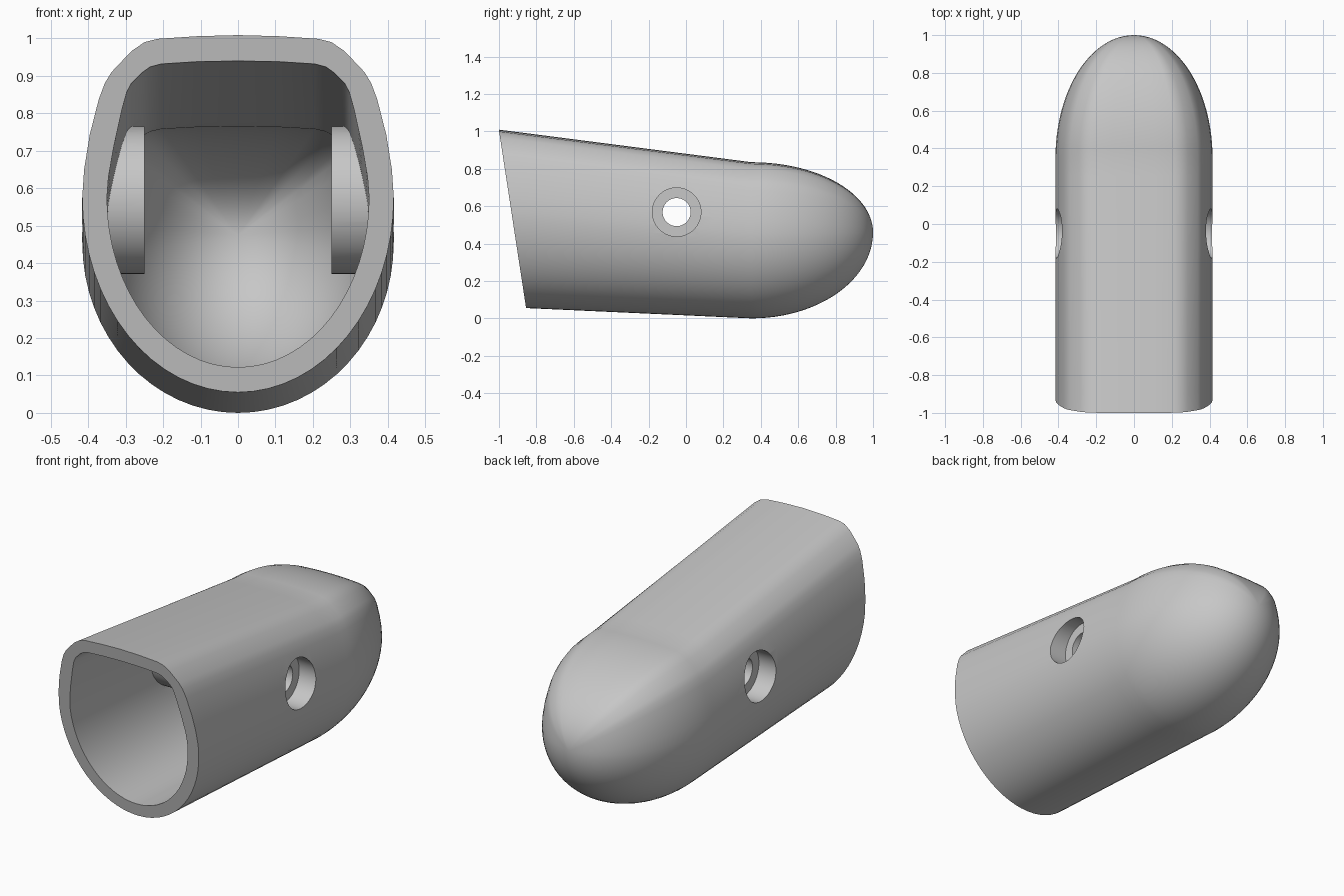
import bpy, bmesh, math
from mathutils import Matrix

if "Cube" in bpy.data.objects:
    bpy.data.objects.remove(bpy.data.objects["Cube"], do_unlink=True)

grey = bpy.data.materials.new("plain grey")
grey.use_nodes = True
colour = (0.57, 0.57, 0.57, 1)
grey.diffuse_color = colour
grey.node_tree.nodes["Principled BSDF"].inputs["Base Color"].default_value = colour

DOME_Y = 0.35      # where the straight body turns into the rounded end
BORE = (-0.05, 0.568)   # y and z of the side holes


def section(upper, half_width, low, centre, steps=16):
    """Closed outline: faceted top half, elliptical bottom half."""
    half = list(upper)
    for i in range(steps + 1):
        a = math.pi / 2 * i / steps
        half.append((half_width * math.cos(a), centre - (centre - low) * math.sin(a)))
    half[-1] = (0, low)
    return half + [(-x, z) for x, z in reversed(half[1:-1])]


def front_y(z):
    """Slanted plane of the open mouth."""
    return -0.855 - 0.145 * (z - 0.055) / 0.95


def loft(bm, outline, low, high, tip_y, tip_z, rings=14, dome_rings=24):
    """Rings from the mouth to the start of the dome, then to the tip."""
    z0, z1 = min(p[1] for p in outline), max(p[1] for p in outline)
    rear = [(x, low + (high - low) * (z - z0) / (z1 - z0)) for x, z in outline]
    loops = []
    for i in range(rings + 1):
        t = i / rings
        loops.append([bm.verts.new((xf, front_y(zf) * (1 - t) + DOME_Y * t, zf * (1 - t) + zr * t))
                      for (xf, zf), (xr, zr) in zip(outline, rear)])
    for i in range(1, dome_rings):
        a = math.pi / 2 * i / dome_rings
        c, y = math.cos(a), DOME_Y + (tip_y - DOME_Y) * math.sin(a)
        loops.append([bm.verts.new((x * c, y, tip_z + (z - tip_z) * c)) for x, z in rear])
    for a, b in zip(loops, loops[1:]):
        bridge(bm, a, b)
    tip = bm.verts.new((0, tip_y, tip_z))
    last = loops[-1]
    for i, v in enumerate(last):
        bm.faces.new((v, last[(i + 1) % len(last)], tip))
    return loops[0]


def bridge(bm, a, b):
    n = len(a)
    for i in range(n):
        bm.faces.new((a[i], a[(i + 1) % n], b[(i + 1) % n], b[i]))


def new_object(name, bm):
    bmesh.ops.recalc_face_normals(bm, faces=bm.faces)
    mesh = bpy.data.meshes.new(name)
    bm.to_mesh(mesh)
    bm.free()
    mesh.materials.append(grey)
    obj = bpy.data.objects.new(name, mesh)
    bpy.context.collection.objects.link(obj)
    return obj


def side_cylinder(name, radius, x0, x1):
    """Cylinder lying along x at the side hole position."""
    bm = bmesh.new()
    place = Matrix.Translation(((x0 + x1) / 2, *BORE)) @ Matrix.Rotation(math.pi / 2, 4, 'Y')
    bmesh.ops.create_cone(bm, cap_ends=True, segments=64, radius1=radius, radius2=radius,
                          depth=abs(x1 - x0), matrix=place)
    return new_object(name, bm)


def combine(target, tool, operation):
    mod = target.modifiers.new(operation.lower(), 'BOOLEAN')
    mod.operation, mod.object, mod.solver = operation, tool, 'EXACT'
    bpy.context.view_layer.objects.active = target
    bpy.ops.object.modifier_apply(modifier=mod.name)
    bpy.data.objects.remove(tool, do_unlink=True)


# Hollow shell with a rim joining the outer and inner skins
outer_top = [(0, 1.009), (.11, 1.006), (.215, .999), (.25, .99), (.285, .966), (.338, .91),
             (.356, .88), (.372, .837), (.396, .743), (.411, .65)]
inner_top = [(0, .94), (.11, .938), (.205, .932), (.235, .924), (.256, .909), (.285, .88),
             (.297, .857), (.31, .81), (.332, .71), (.346, .63)]
bm = bmesh.new()
outer_rim = loft(bm, section(outer_top, .416, .055, .575), 0.0, .835, 1.0, .46)
inner_rim = loft(bm, section(inner_top, .35, .122, .575), .07, .765, .93, .475)
bridge(bm, outer_rim, inner_rim)
shell = new_object("hollow_shell", bm)

# Round bosses inside each wall, then stepped holes through them
for side in (1, -1):
    combine(shell, side_cylinder("boss", .197, side * .25, side * .355), 'UNION')
for side in (1, -1):
    combine(shell, side_cylinder("counterbore", .13, side * .31, side * .6), 'DIFFERENCE')
combine(shell, side_cylinder("through_hole", .075, -.7, .7), 'DIFFERENCE')

# Smooth skin with crisp rim and hole edges
bpy.ops.object.select_all(action='DESELECT')
shell.select_set(True)
bpy.context.view_layer.objects.active = shell
bpy.ops.object.shade_smooth_by_angle(angle=math.radians(35))
